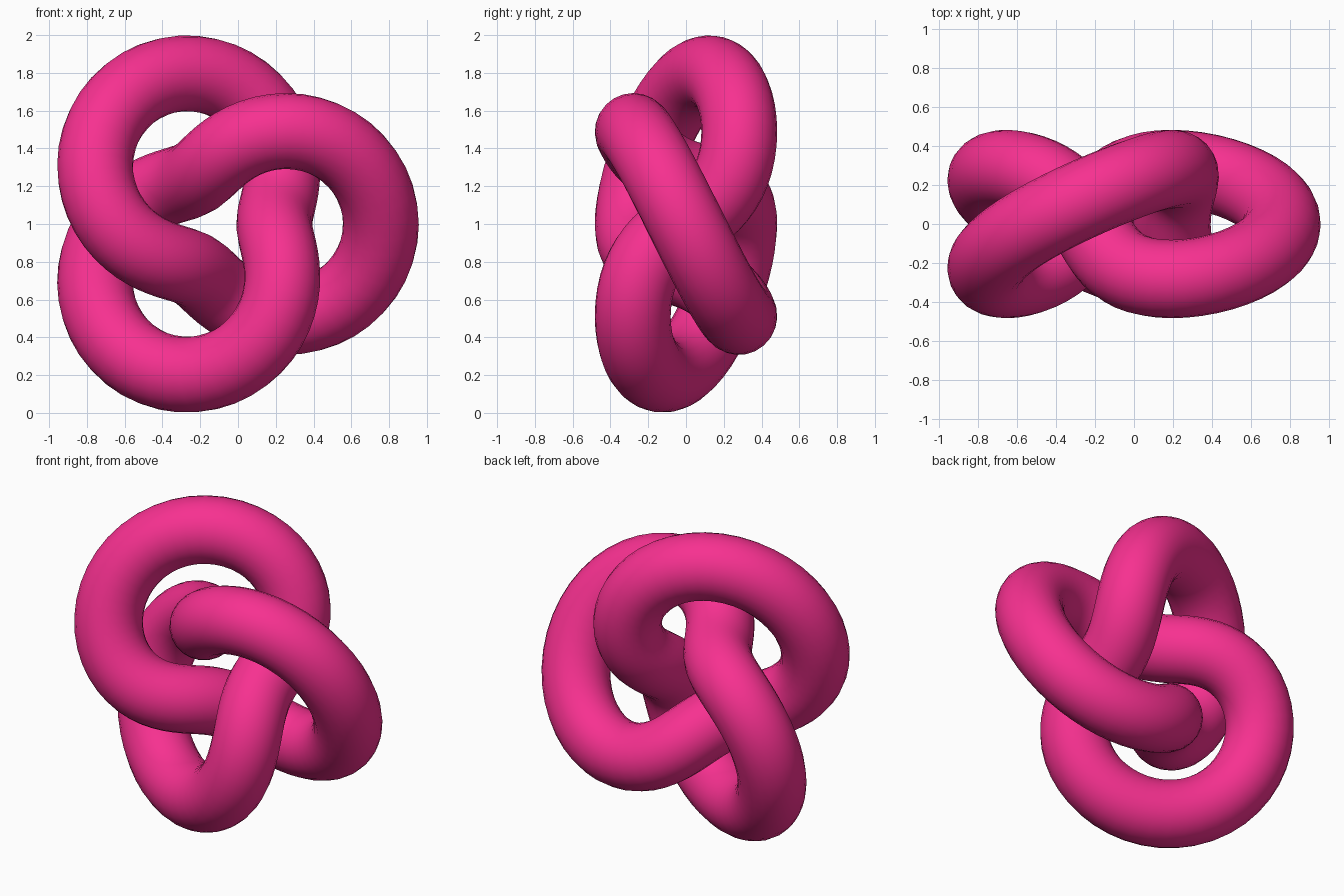
import bpy
from math import sin, cos, tau

if "Cube" in bpy.data.objects:
    bpy.data.objects.remove(bpy.data.objects["Cube"])

R, r, TUBE, STEPS = 0.564, 0.282, 0.201, 144   # torus radii, tube radius

# Centre line: trefoil wound on a torus whose axis runs along y
pts = []
for i in range(STEPS):
    t = tau * i / STEPS
    d = R + r * cos(3 * t)
    pts.append([d * cos(2 * t), -r * sin(3 * t), d * sin(2 * t)])
cx = (max(p[0] for p in pts) + min(p[0] for p in pts)) / 2

# Round tube swept along the closed path
curve = bpy.data.curves.new("knot_path", 'CURVE')
curve.dimensions = '3D'
curve.bevel_depth = TUBE
curve.bevel_resolution = 10
spline = curve.splines.new('POLY')
spline.points.add(STEPS - 1)
for sp, (x, y, z) in zip(spline.points, pts):
    sp.co = (x - cx, y, z + 1.0, 1)
spline.use_cyclic_u = True
spline.use_smooth = True

knot = bpy.data.objects.new("knot", curve)
bpy.context.collection.objects.link(knot)
bpy.context.view_layer.objects.active = knot
knot.select_set(True)
bpy.ops.object.convert(target='MESH')
knot = bpy.context.object
knot.name = "knot"
bpy.ops.object.shade_smooth()

# Pink finish
mat = bpy.data.materials.new("pink")
mat.diffuse_color = (0.93, 0.03, 0.28, 1)
mat.use_nodes = True
mat.node_tree.nodes["Principled BSDF"].inputs["Base Color"].default_value = mat.diffuse_color
knot.data.materials.clear()
knot.data.materials.append(mat)
